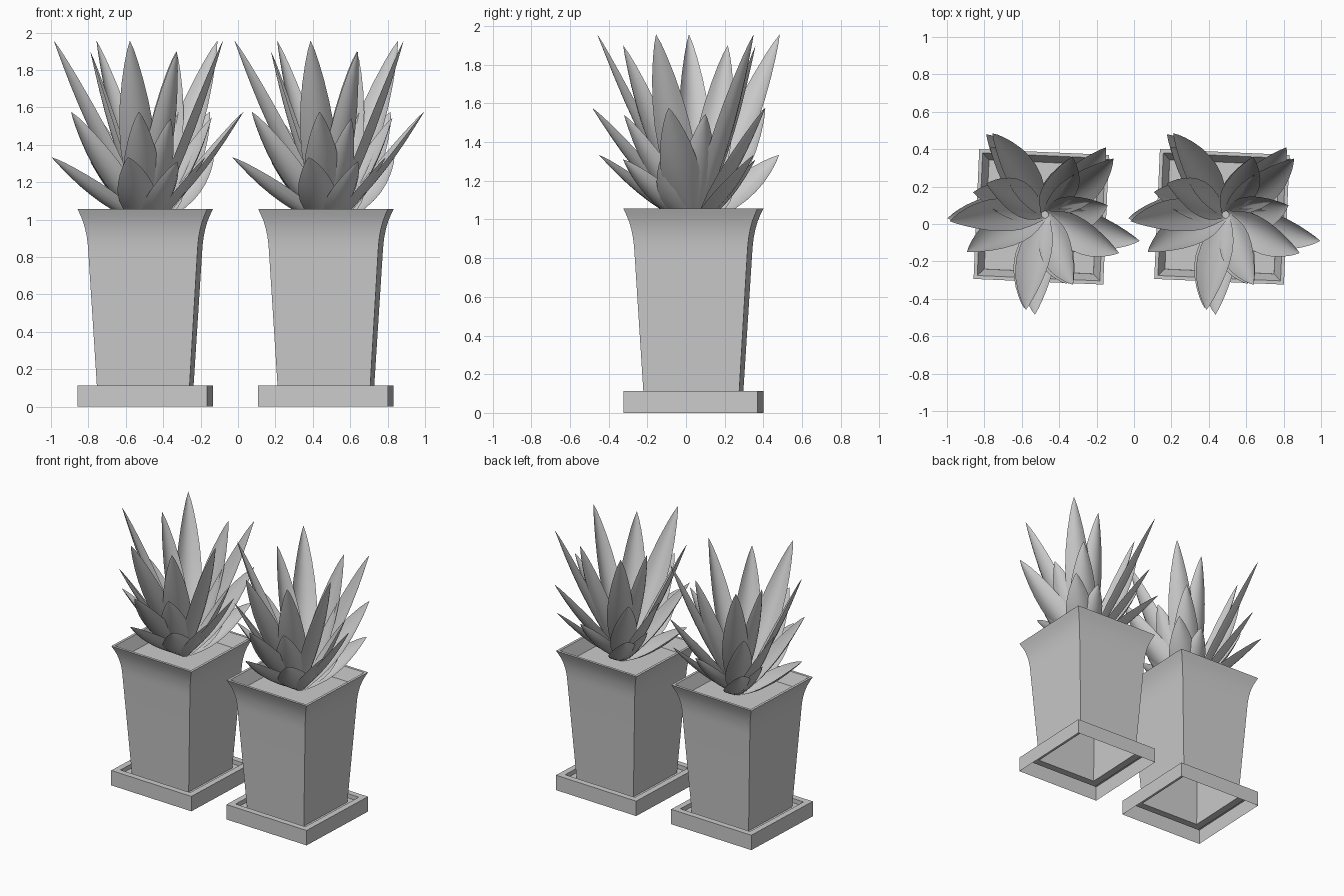
import bpy, bmesh, math
from mathutils import Vector, Matrix

if "Cube" in bpy.data.objects:
    bpy.data.objects.remove(bpy.data.objects["Cube"])

CX, CY, OFFSET = -0.496, 0.038, 0.966   # left pot centre, spacing of the pair
TURN = math.radians(-2.5)
CORE = Vector((0.02, 0.012, 0))         # plant core relative to the pot centre
TWIST = math.radians(20)                # each blade is turned about its own axis


def finish(name, bm, smooth=35):
    me = bpy.data.meshes.new(name)
    bm.to_mesh(me)
    bm.free()
    ob = bpy.data.objects.new(name, me)
    bpy.context.collection.objects.link(ob)
    bpy.ops.object.select_all(action='DESELECT')
    ob.select_set(True)
    bpy.context.view_layer.objects.active = ob
    bpy.ops.object.shade_smooth_by_angle(angle=math.radians(smooth))
    return ob


def square_loft(name, profile, cap=False):
    """Square rings (half width, z) joined into a four-sided shell."""
    bm = bmesh.new()
    rings = [[bm.verts.new((sx * h, sy * h, z)) for sx, sy in
              ((-1, -1), (1, -1), (1, 1), (-1, 1))] for h, z in profile]
    for a, b in zip(rings, rings[1:]):
        for i in range(4):
            j = (i + 1) % 4
            bm.faces.new((a[i], a[j], b[j], b[i]))
    if cap:
        bm.faces.new(rings[-1])
    ob = finish(name, bm)
    ob.location = (CX, CY, 0)
    ob.rotation_euler.z = TURN
    return ob


# Leaf half width along its length (fraction, width factor)
SHAPE = [(0, .32), (.08, .5), (.18, .73), (.3, .93), (.42, 1), (.54, .96),
         (.66, .83), (.78, .62), (.88, .39), (.95, .19), (1, 0)]


def add_leaf(bm, tip, half):
    """Channelled pointed blade from the plant's core to the tip."""
    tip = Vector(tip) - Vector((CX, CY, 0))
    out = tip - CORE
    out.z = 0
    out.normalize()
    base = CORE + out * 0.02 + Vector((0, 0, 0.96))
    axis = tip - base
    side = Vector((-out.y, out.x, 0))
    normal = side.cross(axis).normalized()
    if normal.dot(out) < 0:
        normal = -normal
    bow = normal.copy()
    spin = Matrix.Rotation(TWIST, 3, axis)
    side, normal = spin @ side, spin @ normal
    rows = []
    for t, w in SHAPE[:-1]:
        mid = base + axis * t + bow * (0.03 * math.sin(math.pi * t))
        row = []
        for k in range(-3, 4):
            u = k / 3
            row.append(bm.verts.new(mid + side * (u * w * half)
                                    - normal * (0.45 * half * w * u * u)))
        rows.append(row)
    end = bm.verts.new(tip)
    for a, b in zip(rows, rows[1:]):
        for i in range(6):
            bm.faces.new((a[i], a[i + 1], b[i + 1], b[i]))
    for i in range(6):
        bm.faces.new((rows[-1][i], rows[-1][i + 1], end))


def leaf_tier(name, tips, half):
    bm = bmesh.new()
    for tip in tips:
        add_leaf(bm, tip, half)
    ob = finish(name, bm, 60)
    ob.location = (CX, CY, 0)
    return ob


parts = []
# Saucer with stepped rim, open underneath
parts.append(square_loft("saucer", [(.347, 0), (.347, .113), (.302, .113),
                                    (.302, .08), (.246, .08)]))
# Flared pot with thin lip and inner wall
parts.append(square_loft("pot", [(.246, .08), (.292, .83), (.295, .87), (.3, .91),
                                 (.308, .95), (.319, .99), (.333, 1.025), (.347, 1.056),
                                 (.328, 1.056), (.292, .965)]))
# Soil
parts.append(square_loft("soil", [(.293, .965), (.292, .966)], cap=True))

# Three tiers of leaves, given by their tips
parts.append(leaf_tier("tall_leaves", [
    (-.985, .015, 1.957), (-.578, -.459, 1.957), (-.08, -.155, 1.957),
    (-.757, .485, 1.957), (-.11, .35, 1.957),
    (-.79, .216, 1.9), (-.326, -.325, 1.9), (-.33, .36, 1.9)], .095))
parts.append(leaf_tier("middle_leaves", [
    (.03, -.09, 1.577), (-.53, -.485, 1.577), (-.893, -.15, 1.577),
    (-.15, .41, 1.577), (-.77, .41, 1.577),
    (-.14, .1, 1.545), (-.86, .17, 1.54), (-.36, -.32, 1.54)], .1))
parts.append(leaf_tier("low_leaves", [
    (-.997, .03, 1.333), (-.588, -.45, 1.333), (-.176, -.12, 1.333),
    (-.79, .48, 1.333), (-.13, .35, 1.333),
    (-.79, .216, 1.31), (-.326, -.325, 1.31), (-.33, .36, 1.31)], .1))

# Second identical planter
for ob in parts:
    twin = ob.copy()
    twin.name = ob.name + "_right"
    twin.location.x += OFFSET
    bpy.context.collection.objects.link(twin)
